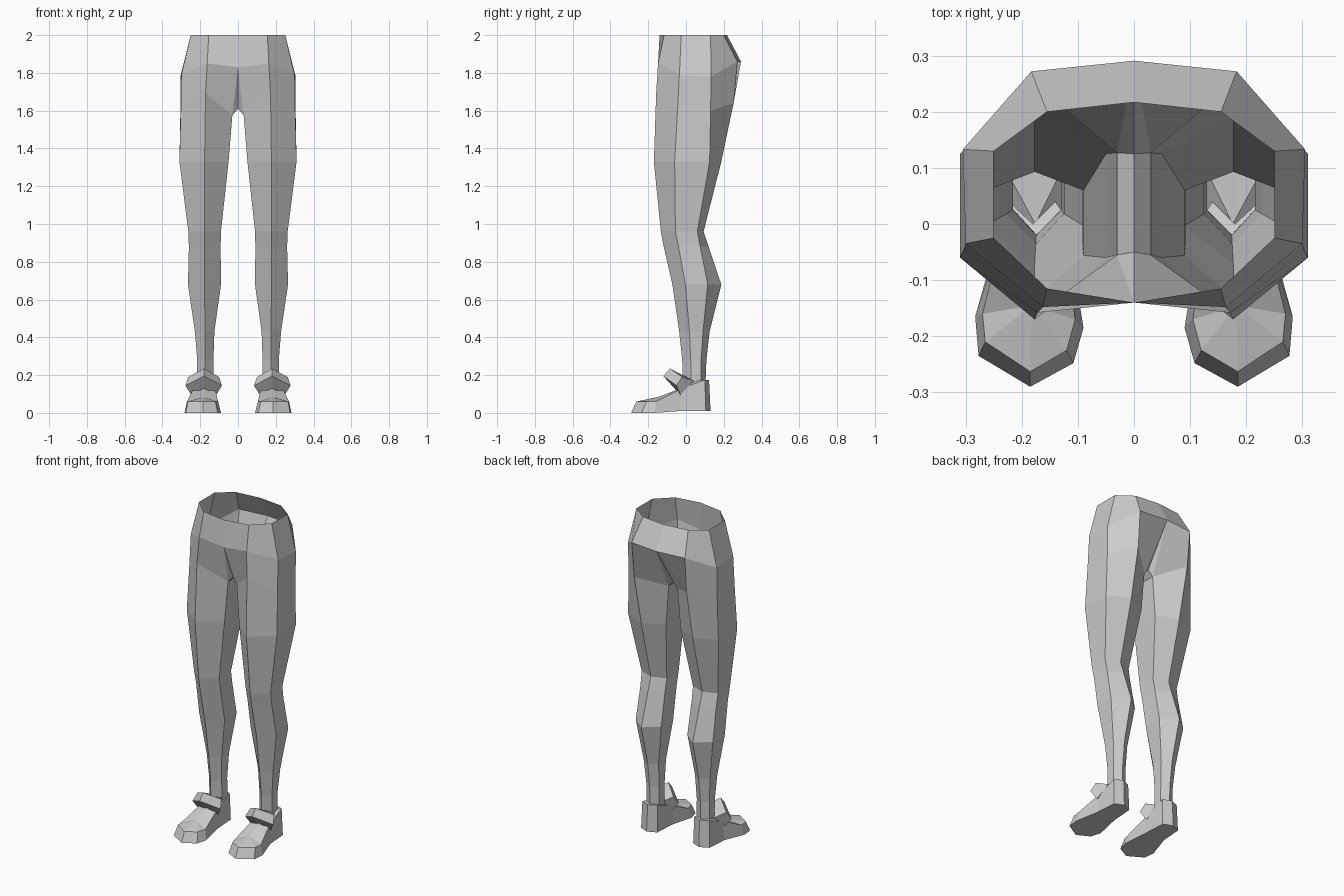
import bpy, bmesh

if "Cube" in bpy.data.objects:
    bpy.data.objects.remove(bpy.data.objects["Cube"])

grey = bpy.data.materials.new("plain grey")
grey.use_nodes = True
GREY = (0.6, 0.6, 0.6, 1)
grey.diffuse_color = GREY
grey.node_tree.nodes["Principled BSDF"].inputs["Base Color"].default_value = GREY


def finish(bm, name):
    """Turn a +x half into a flat-shaded object mirrored across x = 0."""
    bmesh.ops.recalc_face_normals(bm, faces=bm.faces)
    me = bpy.data.meshes.new(name)
    bm.to_mesh(me)
    bm.free()
    me.materials.append(grey)
    ob = bpy.data.objects.new(name, me)
    bpy.context.collection.objects.link(ob)
    mod = ob.modifiers.new("mirror", "MIRROR")
    mod.use_clip = True
    return ob


def add(bm, points):
    return [bm.verts.new(p) for p in points]


def bridge(bm, a, b, closed=True):
    n = len(a)
    for i in range(n if closed else n - 1):
        j = (i + 1) % n
        bm.faces.new((a[i], a[j], b[j], b[i]))


# --- Hips and legs ---
bm = bmesh.new()
# open bands from front centre round the outside to back centre
waist = add(bm, [(0, -.14, 2), (.155, -.115, 2), (.25, -.025, 2),
                 (.25, .13, 2), (.155, .2, 2), (0, .217, 2)])
hip = add(bm, [(0, -.14, 1.83), (.163, -.148, 1.85), (.3, -.035, 1.79),
               (.305, .133, 1.78), (.183, .272, 1.86), (0, .291, 1.86)])
bridge(bm, waist, hip, False)

# thigh ring: front, outer front, outer back, back, inner back, inner front
thigh = add(bm, [(.172, -.158, 1.69), (.303, -.045, 1.6), (.305, .13, 1.6),
                 (.18, .252, 1.64), (.03, .127, 1.575), (.03, -.055, 1.575)])
crotch_front, crotch_back = add(bm, [(0, -.05, 1.61), (0, .125, 1.61)])
bridge(bm, hip[1:5], thigh[:4], False)
for f in ((hip[0], hip[1], thigh[0], thigh[5]), (hip[0], thigh[5], crotch_front),
          (hip[5], thigh[4], thigh[3], hip[4]), (hip[5], crotch_back, thigh[4]),
          (crotch_front, thigh[5], thigh[4], crotch_back)):
    bm.faces.new(f)

# z, front y, front-side y, back-side y, back y, inner x, middle x, outer x
levels = [(1.33, -.17, -.06, .125, .187, .05, .177, .31),
          (.96, -.133, -.056, .06, .093, .09, .177, .263),
          (.88, -.118, -.04, .075, .12, .092, .177, .26),
          (.68, -.072, -.003, .115, .187, .09, .177, .265),
          (.43, -.036, .018, .09, .125, .125, .175, .228),
          (.28, -.02, .025, .08, .108, .13, .174, .216),
          (.12, -.018, .028, .078, .102, .128, .174, .216)]
prev = thigh
for z, f, fs, bs, b, xi, xm, xo in levels:
    ring = add(bm, [(xm, f, z), (xo, fs, z), (xo, bs, z),
                    (xm, b, z), (xi, bs, z), (xi, fs, z)])
    bridge(bm, prev, ring)
    prev = ring
finish(bm, "legs")

# --- Shoes ---
bm = bmesh.new()
# outline from toe round the outside to the heel and back along the inside
sole = add(bm, [(.185, -.29, 0), (.277, -.235, 0), (.283, -.165, 0), (.245, -.03, .01),
                (.235, .105, .01), (.18, .13, .01), (.123, .105, .01),
                (.115, -.03, .01), (.09, -.185, 0), (.108, -.248, 0)])
rim = add(bm, [(.185, -.263, .06), (.265, -.21, .06), (.27, -.16, .06), (.235, -.02, .13),
               (.23, .1, .175), (.178, .122, .175), (.127, .1, .175),
               (.122, -.02, .13), (.105, -.17, .06), (.12, -.225, .06)])
bridge(bm, sole, rim)
bm.faces.new(sole)
# toe cap and instep rise to a centre ridge
ball, instep, throat = add(bm, [(.182, -.145, .085), (.178, -.04, .125), (.176, .0, .17)])
for f in ((0, 1, ball), (1, 2, ball), (2, 3, instep, ball), (3, 4, throat, instep),
          (0, ball, 9), (9, ball, 8), (8, ball, instep, 7), (7, instep, throat, 6),
          (4, 5, throat), (5, 6, throat)):
    bm.faces.new([rim[v] if isinstance(v, int) else v for v in f])
finish(bm, "shoes")

# --- Flared tongue across the front of each ankle ---
bm = bmesh.new()
rows = []
for cx, cols in ((.18, ((.098, 0), (0, 1), (-.095, 0))),):
    for dx, mid in cols:
        x = cx + dx
        if mid:
            pts = [(x, 0, .18), (x, -.085, .235), (x, -.12, .195), (x, -.055, .13)]
        else:
            s = 1 if dx > 0 else -1
            pts = [(x - s * .055, .04, .17), (x - s * .015, -.02, .19),
                   (x, -.05, .145), (x - s * .03, -.03, .095)]
        rows.append(add(bm, pts))
bridge(bm, rows[0], rows[1])
bridge(bm, rows[1], rows[2])
bm.faces.new(rows[0])
bm.faces.new(rows[2])
finish(bm, "shoe_tongues")
